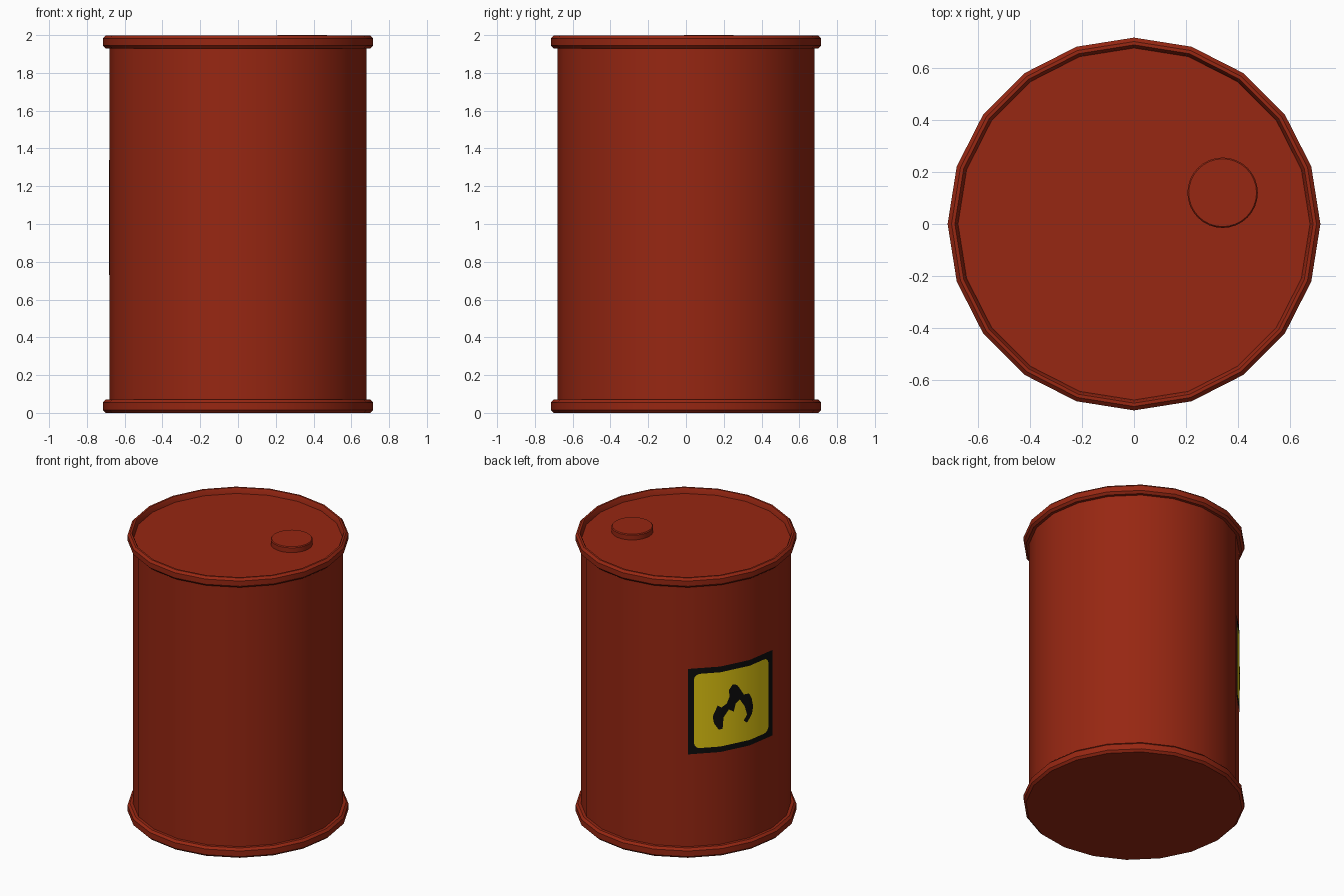
import bpy, bmesh, math

if "Cube" in bpy.data.objects:
    bpy.data.objects.remove(bpy.data.objects["Cube"])

SIDES = 20
STEP = 2 * math.pi / SIDES
R = 0.68                                   # drum wall radius
FACET = 2 * R * math.sin(STEP / 2)         # width of one wall facet


def material(name, rgb):
    m = bpy.data.materials.new(name)
    m.diffuse_color = (*rgb, 1)
    m.use_nodes = True
    m.node_tree.nodes["Principled BSDF"].inputs["Base Color"].default_value = m.diffuse_color
    return m


RED = material("rust_red", (0.31, 0.020, 0.006))
YELLOW = material("warning_yellow", (0.80, 0.60, 0.006))
BLACK = material("label_black", (0.004, 0.004, 0.004))


def finish(name, bm, mat, angle=30):
    me = bpy.data.meshes.new(name)
    bm.to_mesh(me)
    bm.free()
    ob = bpy.data.objects.new(name, me)
    bpy.context.collection.objects.link(ob)
    me.materials.append(mat)
    bpy.ops.object.select_all(action='DESELECT')
    ob.select_set(True)
    bpy.context.view_layer.objects.active = ob
    bpy.ops.object.shade_smooth_by_angle(angle=math.radians(angle))
    return ob


def lathe(name, profile, mat, sides=SIDES, centre=(0, 0), closed=False):
    """Turn (radius, z) points about the z axis; closed makes a ring, else the ends are capped."""
    bm = bmesh.new()
    rings = []
    for r, z in profile:
        rings.append([bm.verts.new((centre[0] + r * math.cos(2 * math.pi * i / sides),
                                    centre[1] + r * math.sin(2 * math.pi * i / sides), z))
                      for i in range(sides)])
    pairs = list(zip(rings, rings[1:])) + ([(rings[-1], rings[0])] if closed else [])
    for a, b in pairs:
        for i in range(sides):
            j = (i + 1) % sides
            bm.faces.new((a[i], a[j], b[j], b[i]))
    if not closed:
        bm.faces.new(rings[0][::-1])
        bm.faces.new(rings[-1])
    bmesh.ops.recalc_face_normals(bm, faces=bm.faces)
    return finish(name, bm, mat)


def wrap_plate(name, outline, mat, lift, first_edge=7):
    """Flat outline (s in wall facets, z) cut at the facet edges and laid on the wall."""
    bm = bmesh.new()
    bm.faces.new([bm.verts.new((s, z, 0)) for s, z in outline])
    bmesh.ops.triangulate(bm, faces=bm.faces[:])
    for cut in (1, 2):
        bmesh.ops.bisect_plane(bm, geom=bm.verts[:] + bm.edges[:] + bm.faces[:],
                               plane_co=(cut, 0, 0), plane_no=(1, 0, 0))
    bm.normal_update()
    for f in bm.faces:
        if f.normal.z < 0:
            f.normal_flip()
    for v in bm.verts:
        s, z = v.co.x, v.co.y
        k = min(2, max(0, int(math.floor(s + 1e-5))))
        t = s - k
        a, b = (first_edge + k) * STEP, (first_edge + k + 1) * STEP
        r = R + lift
        v.co = (r * (math.cos(a) * (1 - t) + math.cos(b) * t),
                r * (math.sin(a) * (1 - t) + math.sin(b) * t), z)
    bm.normal_update()
    return finish(name, bm, mat)


# Drum wall with recessed lid
lathe("drum_body", [(R, 0.03), (R, 1.96)], RED)

# Bottom rim (solid flat base) and top rim (open ring)
lathe("bottom_rim", [(0.70, 0.0), (0.715, 0.015), (0.715, 0.055), (0.70, 0.07),
                     (0.67, 0.07)], RED)
lathe("top_rim", [(0.67, 1.93), (0.70, 1.93), (0.715, 1.945), (0.715, 1.982),
                  (0.70, 1.997), (0.687, 1.997), (0.68, 1.985), (0.672, 1.945)],
      RED, closed=True)

# Filler cap on the lid
lathe("filler_cap", [(0.135, 1.95), (0.135, 1.994), (0.130, 2.0)], RED,
      sides=32, centre=(0.34, 0.12))

# Warning label: black square, rounded yellow field, black flame
Z0, Z1, EDGE, CORNER = 0.73, 1.34, 0.04, 0.04
wrap_plate("label_border", [(0, Z0), (3, Z0), (3, Z1), (0, Z1)], BLACK, 0.003)

field = []
w = 3 * FACET
for cx, cz, start in ((w - EDGE - CORNER, Z0 + EDGE + CORNER, -90),
                      (w - EDGE - CORNER, Z1 - EDGE - CORNER, 0),
                      (EDGE + CORNER, Z1 - EDGE - CORNER, 90),
                      (EDGE + CORNER, Z0 + EDGE + CORNER, 180)):
    for i in range(5):
        a = math.radians(start + 22.5 * i)
        field.append(((cx + CORNER * math.cos(a)) / FACET, cz + CORNER * math.sin(a)))
wrap_plate("label_field", field, YELLOW, 0.005)

flame = [(0.94, -.107), (0.80, -.06), (0.76, -.011), (0.91, .065), (1.03, .048),
         (1.21, .068), (1.31, .114), (1.28, .158), (1.41, .195), (1.56, .185),
         (1.66, .154), (1.79, .105), (1.97, .104), (2.08, .06), (2.14, 0),
         (2.09, -.047), (1.90, -.10), (1.79, -.081), (1.90, -.043), (1.83, .017),
         (1.66, .075), (1.52, .054), (1.45, 0), (1.28, .022), (1.10, -.027),
         (1.07, -.105)]
wrap_plate("label_flame", [(s, z + 1) for s, z in flame], BLACK, 0.007)
